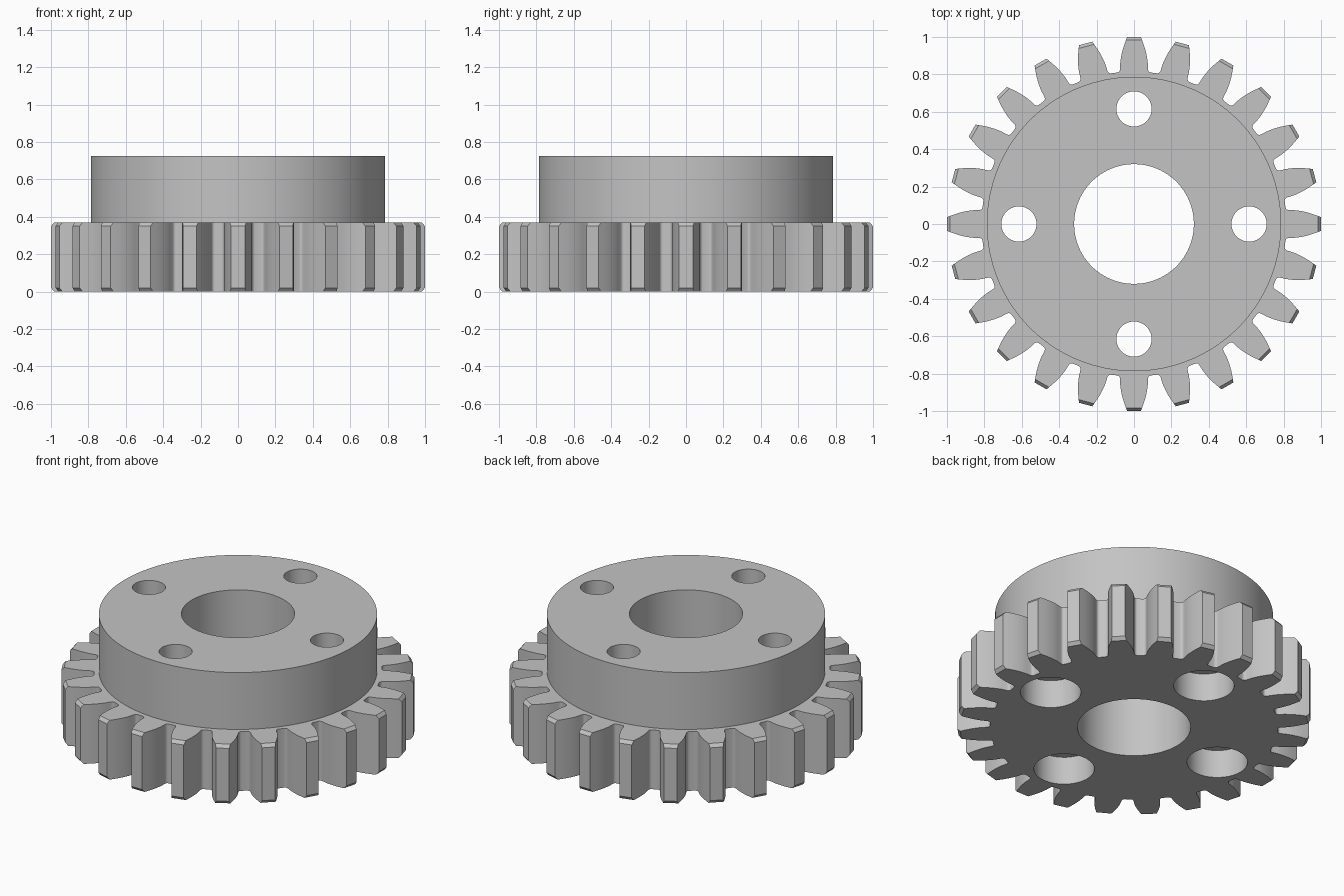
import bpy, bmesh, math

old = bpy.data.objects.get("Cube")
if old:
    bpy.data.objects.remove(old)

TEETH, GEAR_H, HUB_H = 24, 0.37, 0.725
HUB_R, BORE_R, BOLT_CIRCLE = 0.787, 0.32, 0.615
CHAMFER_R, CHAMFER_H = 0.984, 0.02

steel = bpy.data.materials.new("plain_grey")
steel.use_nodes = True
steel.diffuse_color = (0.55, 0.55, 0.55, 1)
steel.node_tree.nodes["Principled BSDF"].inputs["Base Color"].default_value = (0.55, 0.55, 0.55, 1)


def add_object(name, bm):
    bmesh.ops.recalc_face_normals(bm, faces=bm.faces)
    mesh = bpy.data.meshes.new(name)
    bm.to_mesh(mesh)
    bm.free()
    mesh.materials.append(steel)
    ob = bpy.data.objects.new(name, mesh)
    bpy.context.collection.objects.link(ob)
    return ob


def cylinder(name, r, z0, z1, x=0, y=0, sides=64):
    bm = bmesh.new()
    bmesh.ops.create_cone(bm, cap_ends=True, segments=sides, radius1=r, radius2=r, depth=z1 - z0)
    bmesh.ops.translate(bm, verts=bm.verts, vec=(x, y, (z0 + z1) / 2))
    return add_object(name, bm)


# Half a tooth from root fillet to tip: (radius, half width)
half_tooth = [(0.815, 0.090), (0.8162, 0.0845), (0.8195, 0.0795), (0.825, 0.0762),
              (0.833, 0.0747), (0.86, 0.074), (0.88, 0.072), (0.90, 0.0685),
              (0.92, 0.064), (0.94, 0.0585), (0.96, 0.052), (CHAMFER_R, 0.043), (1.0, 0.037)]
tooth = [(r, -w) for r, w in half_tooth] + [(r, w) for r, w in reversed(half_tooth)]


def outline(bm, z, chamfered):
    ring = []
    for i in range(TEETH):
        for r, w in tooth:
            if chamfered and r > CHAMFER_R:
                r, w = CHAMFER_R, math.copysign(0.043, w)
            a = math.tau * i / TEETH + w / r
            ring.append(bm.verts.new((r * math.cos(a), r * math.sin(a), z)))
    return ring


# Toothed disc, with the tooth tips chamfered at both ends
bm = bmesh.new()
rings = [outline(bm, 0, True), outline(bm, CHAMFER_H, False),
         outline(bm, GEAR_H - CHAMFER_H, False), outline(bm, GEAR_H, True)]
for low, high in zip(rings, rings[1:]):
    for k in range(len(low)):
        n = (k + 1) % len(low)
        bm.faces.new((low[k], low[n], high[n], high[k]))
bm.faces.new(rings[0])
bm.faces.new(rings[-1])
bmesh.ops.remove_doubles(bm, verts=bm.verts, dist=1e-5)
gear = add_object("gear_with_hub", bm)


def combine(tool, operation):
    mod = gear.modifiers.new(tool.name, "BOOLEAN")
    mod.operation, mod.solver, mod.object = operation, "EXACT", tool
    bpy.ops.object.modifier_apply(modifier=mod.name)
    bpy.data.objects.remove(tool)


bpy.context.view_layer.objects.active = gear
gear.select_set(True)

# Raised hub and centre bore
combine(cylinder("hub", HUB_R, 0.2, HUB_H, sides=128), "UNION")
combine(cylinder("bore", BORE_R, -0.1, 1, sides=96), "DIFFERENCE")

# Four bolt holes, counterbored from below
for i in range(4):
    a = math.tau * i / 4
    x, y = BOLT_CIRCLE * math.cos(a), BOLT_CIRCLE * math.sin(a)
    combine(cylinder("bolt_hole", 0.094, -0.1, 1, x, y), "DIFFERENCE")
    combine(cylinder("counterbore", 0.171, -0.1, 0.175, x, y), "DIFFERENCE")

bpy.ops.object.shade_smooth_by_angle(angle=math.radians(32))
